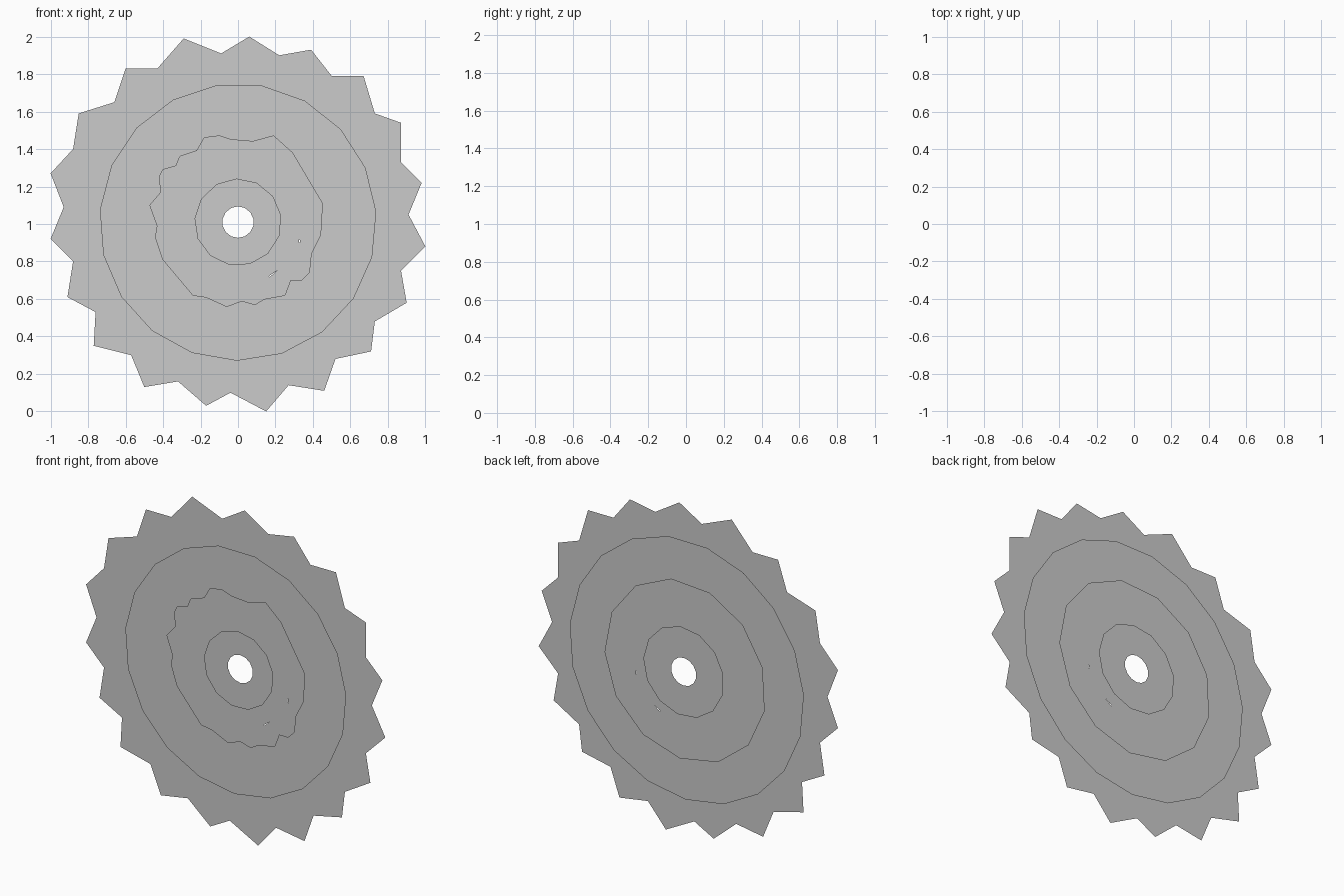
import bpy, bmesh
from math import sin, cos, radians, pi

CZ = 1.01  # common centre height


def circle(radius, sides, start=90):
    return [(radius * cos(radians(start) + 2 * pi * i / sides),
             CZ + radius * sin(radians(start) + 2 * pi * i / sides)) for i in range(sides)]


def sheet(name, y, *loops):
    """Flat sheet facing the front: first loop is the outline, the others are holes."""
    bm = bmesh.new()
    for pts in loops:
        vs = [bm.verts.new((x, y, z)) for x, z in pts]
        for a, b in zip(vs, vs[1:] + vs[:1]):
            bm.edges.new((a, b))
    bmesh.ops.triangle_fill(bm, use_beauty=True, use_dissolve=False,
                            edges=bm.edges[:], normal=(0, -1, 0))
    for f in bm.faces:
        f.normal_update()
        if f.normal.y > 0:
            f.normal_flip()
    me = bpy.data.meshes.new(name)
    bm.to_mesh(me)
    bm.free()
    bpy.context.collection.objects.link(bpy.data.objects.new(name, me))


# hand-cut tooth outline, alternating tip and valley
teeth = [(.06, 2), (.22, 1.9), (.39, 1.93), (.5, 1.79), (.67, 1.79), (.73, 1.59),
         (.87, 1.54), (.87, 1.33), (.98, 1.22), (.91, 1.05), (1, .88), (.87, .75),
         (.9, .58), (.73, .48), (.71, .32), (.52, .28), (.46, .11), (.27, .14),
         (.15, 0), (-.04, .1), (-.17, .03), (-.32, .16), (-.5, .13), (-.57, .3),
         (-.77, .35), (-.76, .53), (-.91, .61), (-.88, .8), (-1, .92), (-.93, 1.09),
         (-1, 1.27), (-.88, 1.4), (-.85, 1.59), (-.66, 1.65), (-.6, 1.83),
         (-.43, 1.83), (-.29, 1.99), (-.09, 1.91)]
# torn inner edge of the second ring
torn = [(.19, 1.47), (.29, 1.38), (.45, 1.11), (.44, .94), (.39, .84), (.38, .74),
        (.34, .7), (.28, .7), (.25, .62), (.14, .6), (.09, .57), (.02, .59),
        (-.06, .56), (-.17, .61), (-.24, .62), (-.4, .81), (-.44, .93), (-.43, .99),
        (-.47, 1.1), (-.41, 1.17), (-.42, 1.25), (-.4, 1.29), (-.33, 1.31),
        (-.31, 1.36), (-.22, 1.39), (-.18, 1.46), (-.1, 1.47), (-.04, 1.45), (.08, 1.44)]
# hairline nicks in the third ring
nicks = [[(.325, .9), (.331, .9), (.328, .93)], [(.165, .722), (.17, .718), (.21, .753)]]

# four overlapping paper-thin rings, each slightly behind the last
sheet("toothed_rim", -.022, teeth, circle(.737, 19, 99))
sheet("middle_ring", -.007, circle(.785, 19, 100), torn)
sheet("inner_ring", .007, circle(.54, 13, 80), circle(.23, 13, 92), *nicks)
sheet("hub_ring", .022, circle(.27, 13, 85), circle(.084, 14))
